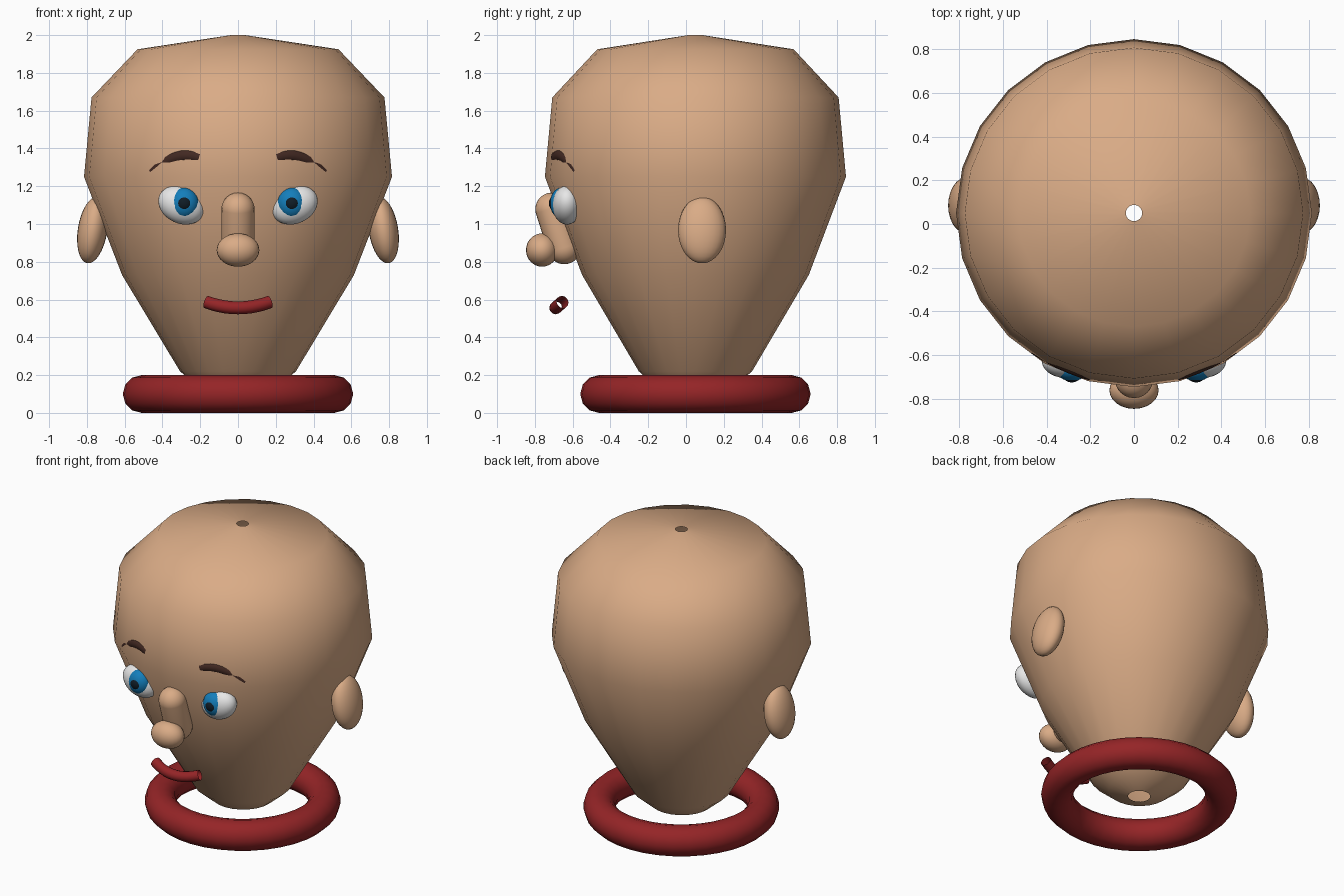
import bpy, bmesh, math
from mathutils import Vector, Matrix

if "Cube" in bpy.data.objects:
    bpy.data.objects.remove(bpy.data.objects["Cube"])


def material(name, rgb):
    m = bpy.data.materials.new(name)
    m.diffuse_color = (*rgb, 1)
    m.use_nodes = True
    m.node_tree.nodes["Principled BSDF"].inputs["Base Color"].default_value = m.diffuse_color
    return m


SKIN = material("skin", (0.70, 0.41, 0.24))
RED = material("dark_red", (0.30, 0.018, 0.02))
BROWN = material("dark_brown", (0.055, 0.022, 0.016))
WHITE = material("eye_white", (0.80, 0.80, 0.80))
BLUE = material("iris_blue", (0.007, 0.21, 0.50))
BLACK = material("pupil_dark", (0.005, 0.012, 0.02))
CY = 0.05  # the head and collar sit slightly behind the origin


def finish(name, bm, mat):
    bmesh.ops.recalc_face_normals(bm, faces=bm.faces)
    for f in bm.faces:
        f.smooth = True
    me = bpy.data.meshes.new(name)
    bm.to_mesh(me)
    bm.free()
    me.materials.append(mat)
    ob = bpy.data.objects.new(name, me)
    bpy.context.collection.objects.link(ob)
    return ob


def lathe(name, profile, mat, n, sx=1.0, closed=False):
    """Spin (radius, z) points about the vertical axis."""
    bm = bmesh.new()
    rings = [[bm.verts.new((r * sx * math.sin(2 * math.pi * i / n),
                            CY + r * math.cos(2 * math.pi * i / n), z))
              for i in range(n)] for r, z in profile]
    pairs = list(zip(rings, rings[1:]))
    if closed:
        pairs.append((rings[-1], rings[0]))
    for a, b in pairs:
        for i in range(n):
            j = (i + 1) % n
            bm.faces.new((a[i], a[j], b[j], b[i]))
    return finish(name, bm, mat)


def ellipsoid(name, loc, radii, mat, rot=0.0):
    """Sphere scaled to radii, rolled about the y axis."""
    bm = bmesh.new()
    m = (Matrix.Translation(loc) @ Matrix.Rotation(rot, 4, 'Y')
         @ Matrix.Diagonal((*radii, 1)))
    bmesh.ops.create_uvsphere(bm, u_segments=24, v_segments=16, radius=1, matrix=m)
    return finish(name, bm, mat)


def tube(name, path, radius, mat, n=12):
    """Open-ended tube along a smoothed path."""
    pts = [Vector(p) for p in path]
    bm = bmesh.new()
    rings = []
    for k, p in enumerate(pts):
        t = (pts[min(k + 1, len(pts) - 1)] - pts[max(k - 1, 0)]).normalized()
        u = t.cross(Vector((0, 0, 1))).normalized()
        v = t.cross(u)
        rings.append([bm.verts.new(p + radius * (math.cos(a) * u + math.sin(a) * v))
                      for a in (2 * math.pi * i / n for i in range(n))])
    for a, b in zip(rings, rings[1:]):
        for i in range(n):
            j = (i + 1) % n
            bm.faces.new((a[i], a[j], b[j], b[i]))
    return finish(name, bm, mat)


# Head: hollow lathe with a small hole at top and bottom
lathe("head", [(0.037, 2.0), (0.52, 1.925), (0.758, 1.67), (0.797, 1.25),
               (0.60, 0.73), (0.30, 0.22), (0.19, 0.125), (0.068, 0.085)],
      SKIN, 24, sx=1.023)

# Collar ring
lathe("collar", [(0.51 + 0.1 * math.cos(a), 0.1 + 0.1 * math.sin(a))
                 for a in (2 * math.pi * i / 12 for i in range(12))],
      RED, 36, closed=True)

# Nose bridge: a capsule built from a stretched sphere, tilted forward at the top
top, low = Vector((0, -0.71, 1.078)), Vector((0, -0.645, 0.875))
bm = bmesh.new()
bmesh.ops.create_uvsphere(bm, u_segments=24, v_segments=16, radius=0.088)
half = (top - low).length / 2
ring = [v for v in bm.verts if abs(v.co.z) < 1e-4]
bmesh.ops.bisect_plane(bm, geom=bm.verts[:] + bm.edges[:] + bm.faces[:],
                       plane_co=(0, 0, 0.005), plane_no=(0, 0, 1))
for v in bm.verts:
    v.co.z += half if v.co.z > 0.003 else -half
turn = Vector((0, 0, 1)).rotation_difference(top - low).to_matrix().to_4x4()
bmesh.ops.transform(bm, verts=bm.verts, matrix=Matrix.Translation((top + low) / 2) @ turn)
finish("nose_bridge", bm, SKIN)
ellipsoid("nose_tip", (0, -0.762, 0.862), (0.113, 0.085, 0.088), SKIN)

# Mouth: smiling open tube
tube("mouth", [(x, -0.69 + 0.035 * (x / 0.165) ** 2, 0.556 + 0.03 * (x / 0.165) ** 2)
               for x in (-0.168 + 0.336 * i / 10 for i in range(11))], 0.034, RED)

# Paired features
for side, s in (("left", -1), ("right", 1)):
    ellipsoid(side + "_ear", (s * 0.77, 0.085, 0.968), (0.078, 0.127, 0.178), SKIN,
              rot=-s * math.radians(9))
    ellipsoid(side + "_eyeball", (s * 0.30, -0.63, 1.10), (0.127, 0.078, 0.097), WHITE,
              rot=-s * math.radians(25))
    ellipsoid(side + "_iris", (s * 0.285, -0.66, 1.11), (0.077, 0.06, 0.082), BLUE)
    ellipsoid(side + "_pupil", (s * 0.285, -0.69, 1.11), (0.043, 0.036, 0.043), BLACK)
    # Eyebrow: arched tube that follows the forehead
    brow = []
    for i in range(9):
        x = 0.197 + 0.25 * i / 8
        brow.append((s * x, CY - math.sqrt(0.775 ** 2 - x * x) + 0.02,
                     1.363 - 2.6 * (x - 0.27) ** 2 + 0.02 * (0.27 - x)))
    tube(side + "_eyebrow", brow, 0.037, BROWN)
